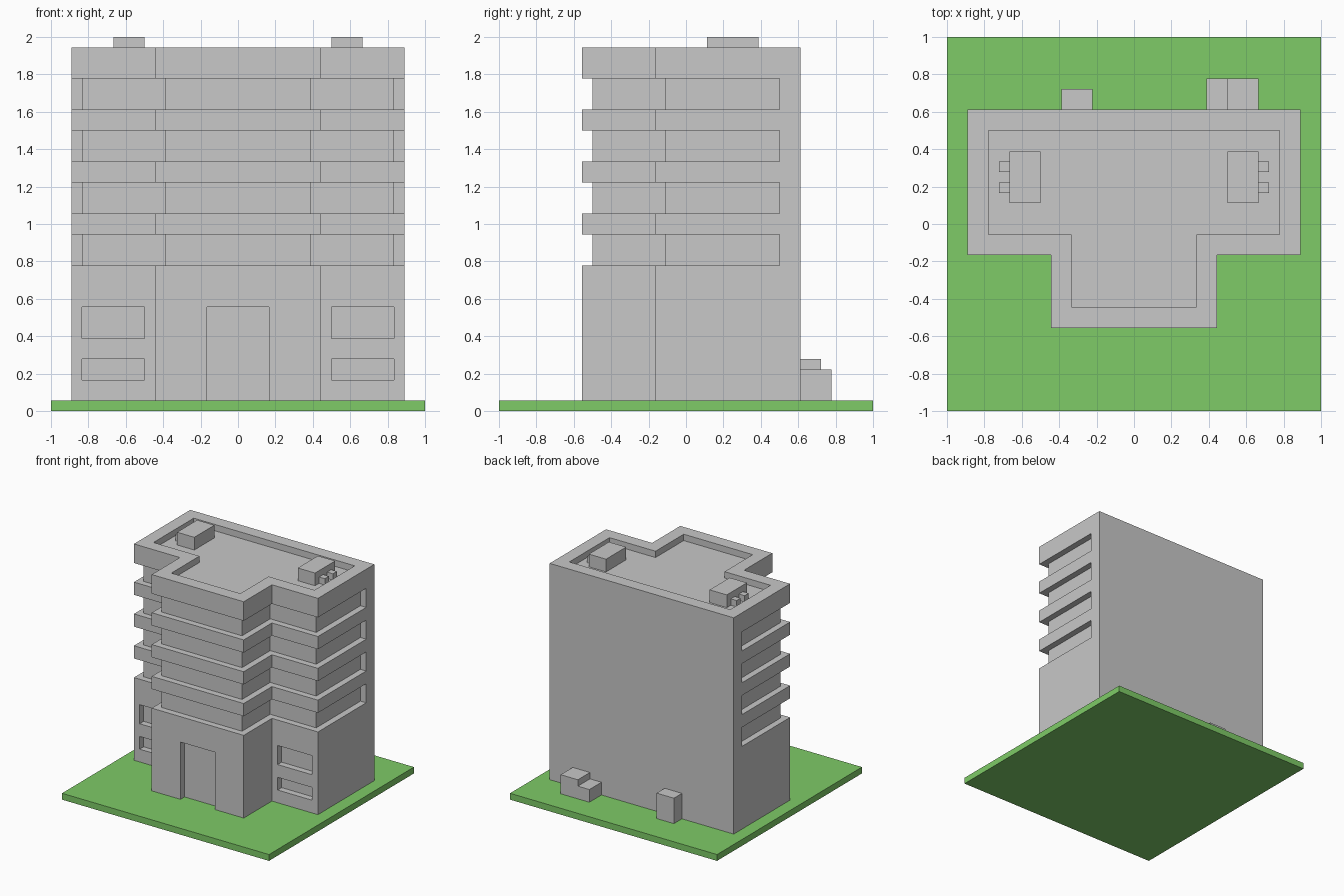
import bpy
import bmesh

if "Cube" in bpy.data.objects:
    bpy.data.objects.remove(bpy.data.objects["Cube"])

U = 1 / 18  # all coordinates below are in steps of this size


def material(name, rgb):
    m = bpy.data.materials.new(name)
    m.diffuse_color = (*rgb, 1)
    m.use_nodes = True
    m.node_tree.nodes["Principled BSDF"].inputs["Base Color"].default_value = m.diffuse_color
    return m


GRASS = material("grass green", (0.209, 0.597, 0.136))
CONCRETE = material("concrete grey", (0.578, 0.578, 0.578))


def rect(x0, x1, y0, y1):
    return [(x0, y0), (x1, y0), (x1, y1), (x0, y1)]


def tee(wing, wing_front, bay, bay_front, back):
    """T-shaped floor plan: wide rear block with a projecting front bay."""
    right = [(bay, bay_front), (bay, wing_front), (wing, wing_front), (wing, back)]
    return right + [(-x, y) for x, y in reversed(right)]


def solid(name, prisms, mat):
    """One object from prisms given as (plan outline, bottom, top)."""
    bm = bmesh.new()
    for plan, z0, z1 in prisms:
        low = [bm.verts.new((x * U, y * U, z0 * U)) for x, y in plan]
        high = [bm.verts.new((x * U, y * U, z1 * U)) for x, y in plan]
        bm.faces.new(low[::-1])
        bm.faces.new(high)
        for i in range(len(plan)):
            j = (i + 1) % len(plan)
            bm.faces.new((low[i], low[j], high[j], high[i]))
    bmesh.ops.recalc_face_normals(bm, faces=bm.faces)
    me = bpy.data.meshes.new(name)
    bm.to_mesh(me)
    bm.free()
    me.materials.append(mat)
    ob = bpy.data.objects.new(name, me)
    bpy.context.collection.objects.link(ob)
    return ob


# Lawn slab
solid("lawn", [(rect(-18, 18, -18, 18), 0, 1)], GRASS)

# Tower block
tower = solid("tower", [(tee(16, -3, 8, -10, 11), 1, 35)], CONCRETE)

# Roof recess behind the parapet, and the doorway
cuts = [(tee(14, -1, 6, -8, 9), 34, 37),
        (rect(-3, 3, -12, -9), 0, 10)]
# Recessed ground-floor windows on both wings
for x0, x1 in ((9, 15), (-15, -9)):
    for z0, z1 in ((3, 5), (7, 10)):
        cuts.append((rect(x0, x1, -5, -2), z0, z1))
# Window bands wrapping the front and sides of the upper floors
inner = tee(15, -2, 7, -9, 9)
band = [(-18, 9), (-18, -12), (18, -12), (18, 9)] + inner[:4][::-1] + inner[4:][::-1]
for z in (14, 19, 24, 29):
    cuts.append((band, z, z + 3))

cutter = solid("tower_cutter", cuts, CONCRETE)
cutter.hide_render = True
mod = tower.modifiers.new("recesses", 'BOOLEAN')
mod.operation = 'DIFFERENCE'
mod.solver = 'EXACT'
mod.object = cutter
bpy.context.view_layer.objects.active = tower
bpy.ops.object.modifier_apply(modifier=mod.name)
bpy.data.objects.remove(cutter)

# Rooftop plant rooms, each with two small vents on the outer side
for side, s in (("left", -1), ("right", 1)):
    def span(a, b, y0, y1):
        return rect(min(a * s, b * s), max(a * s, b * s), y0, y1)
    solid("roof_unit_" + side, [(span(9, 12, 2, 7), 34, 36)], CONCRETE)
    solid("roof_vents_" + side, [(span(12, 13, 3, 4), 34, 35),
                                 (span(12, 13, 5, 6), 34, 35)], CONCRETE)

# Utility boxes against the back wall
solid("utility_box_tall", [(rect(-7, -4, 11, 13), 1, 5)], CONCRETE)
solid("utility_box_wide", [(rect(9, 12, 11, 14), 1, 4)], CONCRETE)
solid("utility_box_low", [(rect(7, 9, 11, 14), 1, 3)], CONCRETE)
